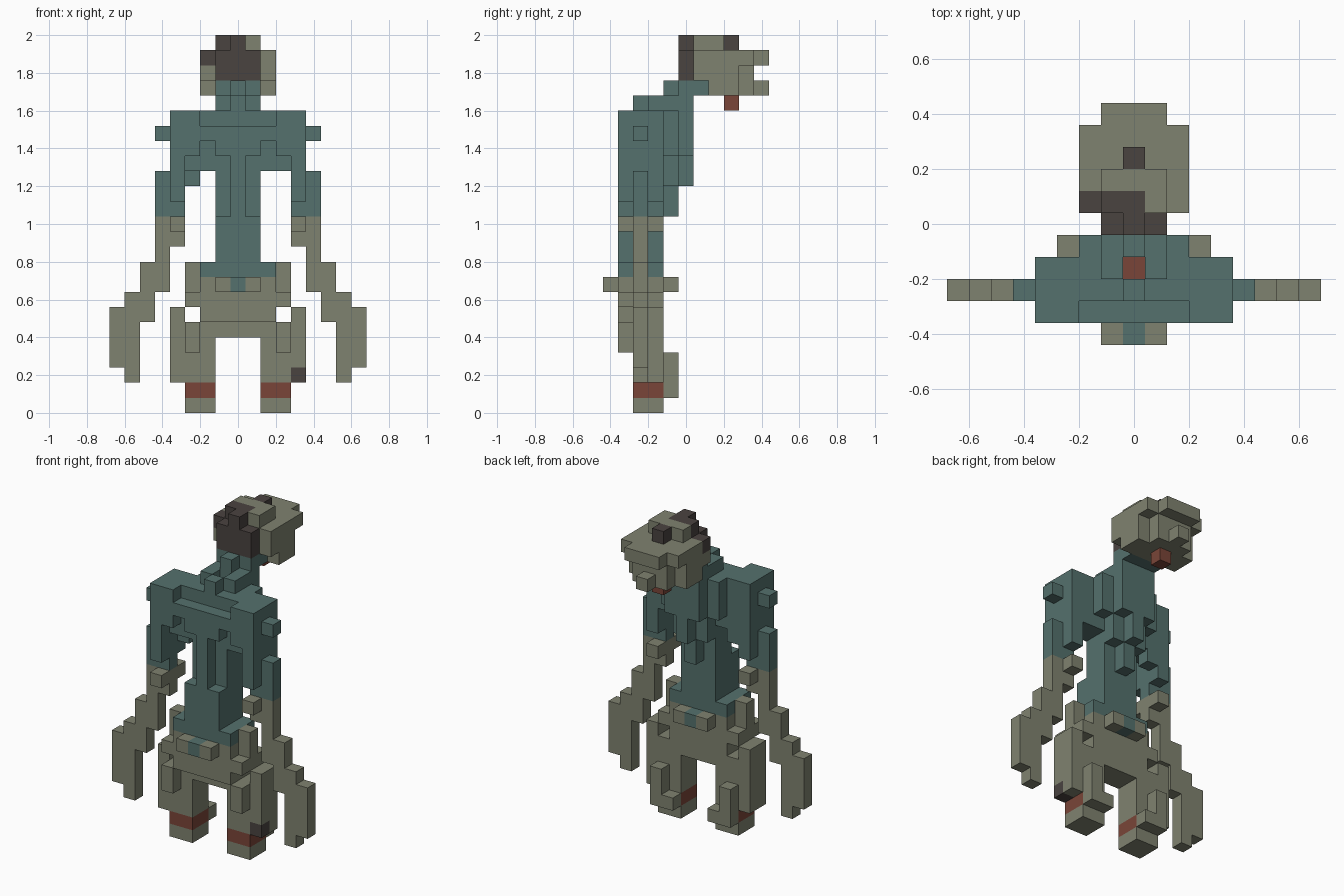
import bpy, bmesh
from mathutils import Vector

if "Cube" in bpy.data.objects:
    bpy.data.objects.remove(bpy.data.objects["Cube"])

V = 0.08   # edge of one block


def material(name, rgb):
    m = bpy.data.materials.new(name)
    m.diffuse_color = (*rgb, 1)
    m.use_nodes = True
    m.node_tree.nodes["Principled BSDF"].inputs["Base Color"].default_value = m.diffuse_color
    return m


MATS = [material("grey green skin", (0.213, 0.224, 0.162)),
        material("teal cloth", (0.089, 0.165, 0.153)),
        material("dark brown", (0.068, 0.056, 0.051)),
        material("rust red", (0.195, 0.060, 0.040))]
SKIN, TEAL, DARK, RED = range(4)
cells = {}   # (i, j, k) -> (part, colour)


def box(part, col, x, y, z):
    """Fill an inclusive range of blocks; a later box repaints an earlier one."""
    rng = lambda r: range(r[0], r[1] + 1) if isinstance(r, tuple) else (r,)
    for i in rng(x):
        for j in rng(y):
            for k in rng(z):
                cells[i, j, k] = (part, col)


def pair(part, col, x, y, z):
    """Same box on both sides of the body."""
    a, b = x if isinstance(x, tuple) else (x, x)
    box("right_" + part, col, (a, b), y, z)
    box("left_" + part, col, (-b, -a), y, z)


# Feet with red ankle bands
pair("foot", SKIN, (2, 3), (-3, -2), 0)
pair("foot", RED, (2, 3), (-3, -2), 1)

# Legs, knee plates, rear calf pieces
pair("leg", SKIN, (2, 3), (-3, -2), (2, 5))
pair("leg", SKIN, 4, (-3, -2), (2, 6))
pair("leg", SKIN, 3, -4, (4, 5))
pair("leg", SKIN, 3, -1, (1, 3))
pair("leg", SKIN, 2, -1, 1)
box("right_leg", DARK, 4, -3, 2)

# Hips and belt
box("hips", SKIN, (-2, 2), (-3, -2), 5)
box("hips", SKIN, (-2, 2), (-4, -2), 6)
box("hips", SKIN, (-3, 3), (-4, -2), 7)
box("hips", SKIN, (-2, 2), (-4, -2), 8)
box("hips", SKIN, -3, -3, (8, 9))
box("hips", SKIN, 3, -3, (8, 9))
for j in (-5, -1):
    box("belt", SKIN, (-1, 1), j, 8)
    box("belt", TEAL, 0, j, 8)

# Torso: hem, waist, ridged chest
box("torso", TEAL, (-2, 2), (-4, -2), 9)
box("torso", TEAL, (-1, 1), (-4, -2), (10, 12))
box("torso", TEAL, (-1, 1), (-3, -2), (13, 19))
box("torso", TEAL, 0, -4, (13, 16))
box("torso", TEAL, (-1, 1), -4, (17, 18))

# Shoulders and upper back
pair("shoulder", TEAL, (2, 3), (-3, -2), (16, 19))
pair("shoulder", TEAL, 2, -4, 18)
pair("shoulder", TEAL, 3, -4, (17, 19))
pair("shoulder", TEAL, 4, (-4, -2), (14, 19))
pair("shoulder", TEAL, 5, -3, 18)
box("left_shoulder", TEAL, -3, -2, 15)
box("upper_back", TEAL, (-2, 2), -1, (17, 19))
box("upper_back", TEAL, (-1, 1), -1, (15, 16))
box("upper_back", TEAL, 0, -1, (13, 14))
box("upper_back", TEAL, (-1, 1), 0, (17, 19))
box("upper_back", TEAL, 0, 0, (15, 16))

# Arms: sleeve, elbow, forearm, hand
pair("arm", TEAL, 4, -3, (13, 15))
pair("arm", SKIN, 4, (-4, -2), 12)
pair("arm", SKIN, 4, -3, 11)
pair("arm", TEAL, 5, -3, (13, 15))
pair("arm", SKIN, 5, -3, (8, 12))
pair("arm", SKIN, 6, -3, (6, 9))
pair("hand", SKIN, 7, -3, (2, 7))
pair("hand", SKIN, 8, -3, (3, 6))

# Neck leaning forward, with a red spot at its base
box("neck", TEAL, 0, -3, 20)
box("neck", TEAL, -1, -2, 20)
box("neck", TEAL, 1, -2, 20)
box("neck", TEAL, (-1, 1), (-1, 0), 20)
box("neck", TEAL, 0, -1, 21)
box("neck", TEAL, (-1, 1), (0, 1), 21)
box("neck", RED, 0, -2, 19)

# Head: jaw, face, brow, crown
box("jaw", SKIN, (-2, 2), (2, 3), 21)
box("jaw", SKIN, (-1, 1), 4, 21)
box("jaw", SKIN, 0, 5, 21)
box("mouth", RED, 0, 3, 20)
box("head", SKIN, (-2, 2), (1, 3), 22)
box("head", SKIN, (-1, 1), 4, 22)
box("head", SKIN, (-2, 2), (1, 4), 23)
box("head", SKIN, (-1, 1), 5, 23)
box("head", SKIN, (-1, 1), (1, 2), 24)

# Dark hair patches
box("hair", DARK, (-1, 1), 0, (22, 23))
box("hair", DARK, 0, 0, 24)
box("hair", DARK, -2, 1, 23)
box("hair", DARK, (-1, 0), 1, 24)
box("hair", DARK, 0, 3, 24)

# Turn each part's exposed block faces into one mesh
AXES = [Vector(a) for a in ((1, 0, 0), (0, 1, 0), (0, 0, 1))]
for part in sorted({p for p, c in cells.values()}):
    bm = bmesh.new()
    for cell, (p, col) in cells.items():
        if p != part:
            continue
        centre = Vector(cell) + Vector((0, 0, 0.5))
        for a in range(3):
            u, w = AXES[(a + 1) % 3] / 2, AXES[(a + 2) % 3] / 2
            for s in (1, -1):
                n = AXES[a] * s
                if tuple(int(q) for q in Vector(cell) + n) in cells:
                    continue
                c = centre + n / 2
                quad = [c - u - w, c + u - w, c + u + w, c - u + w][::s]
                bm.faces.new([bm.verts.new(q * V) for q in quad]).material_index = col
    bmesh.ops.remove_doubles(bm, verts=bm.verts, dist=0.001)
    bmesh.ops.dissolve_limit(bm, angle_limit=0.01, verts=bm.verts, edges=bm.edges,
                             delimit={'MATERIAL'})
    me = bpy.data.meshes.new(part)
    bm.to_mesh(me)
    bm.free()
    for m in MATS:
        me.materials.append(m)
    bpy.context.collection.objects.link(bpy.data.objects.new(part, me))
